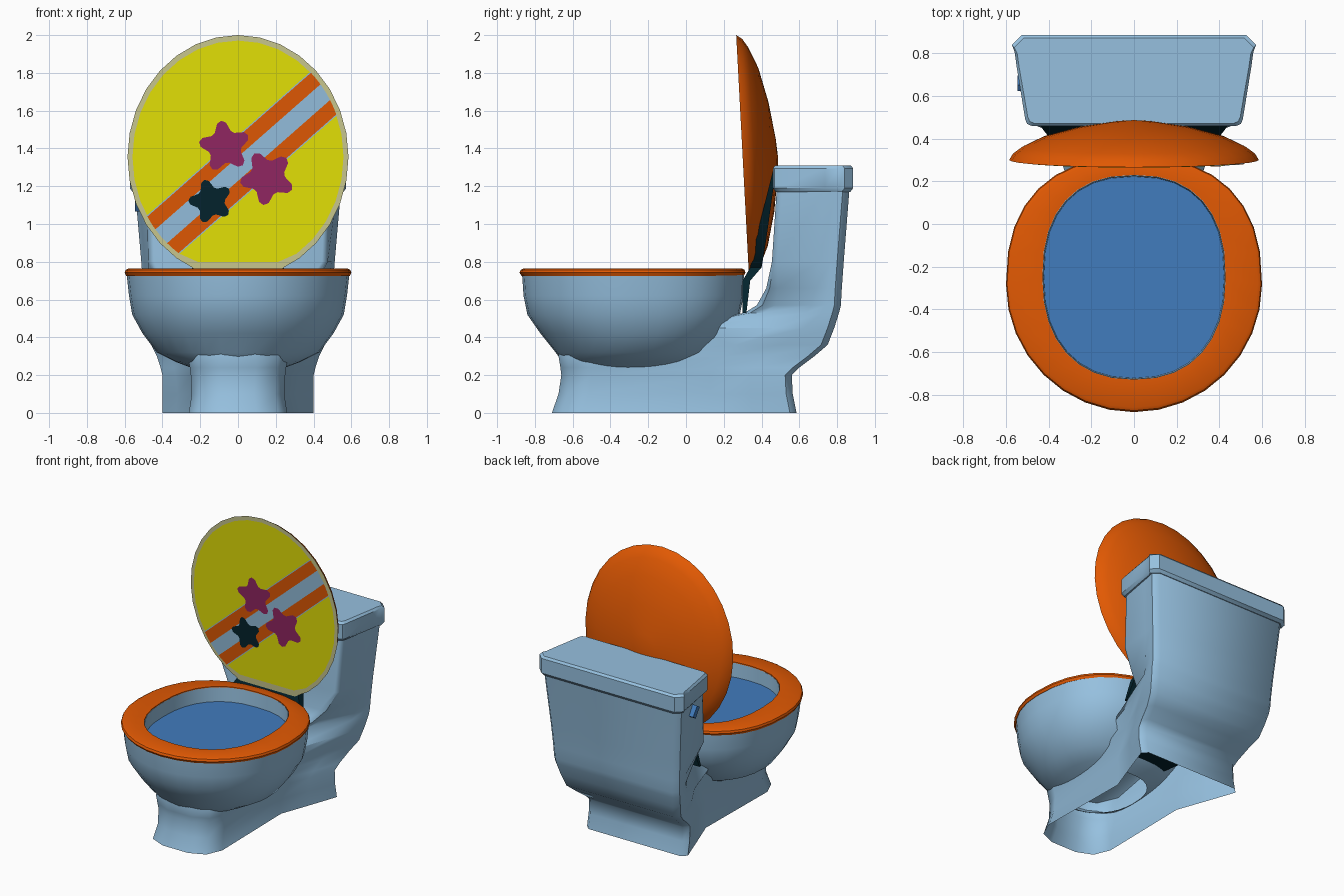
import bpy, math

if "Cube" in bpy.data.objects:
    bpy.data.objects.remove(bpy.data.objects["Cube"])

def material(name, col):
    m = bpy.data.materials.new(name)
    m.diffuse_color = (*col, 1)
    m.use_nodes = True
    m.node_tree.nodes["Principled BSDF"].inputs["Base Color"].default_value = m.diffuse_color
    return m

BLUE = material("pale blue", (.305, .53, .74))
ORANGE = material("orange", (.76, .1, .001))
WATER = material("water blue", (.053, .2, .51))
YELLOW = material("yellow", (.8, .78, .002))
KHAKI = material("khaki", (.6, .59, .28))
PURPLE = material("purple", (.29, .02, .125))
DARK = material("dark teal", (.001, .017, .026))

def add(name, verts, faces, *mats, angle=35):
    me = bpy.data.meshes.new(name)
    me.from_pydata(verts, [], faces)
    for m in mats:
        me.materials.append(m)
    me.shade_smooth()
    me.set_sharp_from_angle(angle=math.radians(angle))
    ob = bpy.data.objects.new(name, me)
    bpy.context.collection.objects.link(ob)
    return ob

def loft(name, rings, mat, cap_top=False, cap_bottom=False, closed=False, angle=35):
    """Skin rings (counter-clockwise seen from above, listed upwards)."""
    n = len(rings[0])
    verts = [v for r in rings for v in r]
    faces = []
    k = len(rings)
    for i in range(k if closed else k - 1):
        a, b = i * n, (i + 1) % k * n
        faces += [(a + j, a + (j + 1) % n, b + (j + 1) % n, b + j) for j in range(n)]
    if cap_top:
        faces.append(tuple(range((k - 1) * n, k * n)))
    if cap_bottom:
        faces.append(tuple(reversed(range(n))))
    return add(name, verts, faces, mat, angle=angle)

def oval(z, yf, yb, hw, front=2.0, back=2.4, n=32):
    """Oval ring, a little squarer at the back."""
    out = []
    for i in range(n):
        t = 2 * math.pi * i / n
        c, s = math.cos(t), math.sin(t)
        p = 2 / (back if s > 0 else front)
        out.append((hw * math.copysign(abs(c) ** p, c),
                    (yf + yb) / 2 + (yb - yf) / 2 * math.copysign(abs(s) ** p, s), z))
    return out

def plan(z, yf, yb, wf, w3, wm, wb, r, bev=.035):
    """Mirrored outline: rounded front, waist, bevelled back."""
    d = yb - yf
    half = [(wf - r, yf), (wf - .3 * r, yf + .3 * r), (wf, yf + r), (w3, yf + .65 * d),
            (wm, yf + .82 * d), (wb, yb - bev), (wb - bev, yb)]
    return [(x, y, z) for x, y in half] + [(-x, y, z) for x, y in reversed(half)]

# Pedestal and tank in one skin, open underneath
body = [
    (0, -.71, .585, .26, .25, .33, .40, .16), (.1, -.675, .565, .245, .24, .32, .40, .16),
    (.2, -.66, .56, .25, .25, .33, .40, .16), (.24, -.665, .6, .255, .25, .34, .41, .16),
    (.3, -.675, .68, .265, .26, .36, .43, .17), (.36, -.67, .75, .26, .28, .39, .46, .2),
    (.45, -.1, .785, .25, .40, .45, .48, .12), (.53, .31, .81, .29, .45, .48, .495, .1),
    (.57, .375, .82, .34, .46, .485, .497, .1), (.66, .425, .825, .41, .48, .492, .502, .06),
    (.8, .455, .835, .475, .495, .505, .512, .03), (1.18, .48, .865, .485, .525, .537, .545, .03)]
loft("pedestal_and_tank", [plan(*b) for b in body], BLUE, cap_top=True, angle=45)
inside = plan(.3, -.1, .65, .2, .25, .3, .38, .16)
add("pedestal_inside", inside, [tuple(reversed(range(len(inside))))], DARK)

# Tank lid and flush handle
def lid_ring(z, s):
    return plan(z, .46 + s, .885 - s, .51 - s, .55 - s, .56 - s, .573 - s, .03, .045)
loft("tank_lid", [lid_ring(1.17, .015), lid_ring(1.19, 0), lid_ring(1.295, 0), lid_ring(1.31, .012)],
     BLUE, cap_top=True, cap_bottom=True)
bpy.ops.mesh.primitive_cube_add(size=1, location=(-.525, .66, 1.11), rotation=(.6, 0, 0))
handle = bpy.context.object
handle.name = "flush_handle"
handle.scale = (.04, .035, .08)
handle.data.materials.append(WATER)

# Bowl: outside wall, rim, inside wall, water
loft("bowl", [
    oval(.24, -.6, -.02, .25), oval(.27, -.655, .05, .33), oval(.32, -.69, .13, .43),
    oval(.42, -.77, .22, .505), oval(.52, -.84, .285, .56), oval(.62, -.86, .305, .577),
    oval(.735, -.868, .308, .59), oval(.74, -.76, .26, .46, 2.3), oval(.76, -.727, .227, .427, 2.3),
    oval(.6, -.72, .22, .42, 2.3)],
    BLUE, angle=50)
loft("water", [oval(.65, -.728, .228, .428, 2.3), oval(.66, -.728, .228, .428, 2.3)], WATER, cap_top=True)

# Seat ring
loft("seat", [
    oval(.75, -.73, .23, .43, 2.3), oval(.725, -.87, .305, .592), oval(.742, -.882, .315, .6),
    oval(.757, -.875, .31, .595), oval(.765, -.86, .295, .58), oval(.765, -.73, .23, .43, 2.3)],
    ORANGE, closed=True)

# Dark hinge wedge filling the gap between bowl, lid and tank
wedge = [(.30, .32, .53, .33), (.30, .34, .7, .28), (.34, .40, .77, .24), (.37, .425, .92, .37),
         (.46, .475, 1.28, .44)]
loft("hinge_wedge", [[(-w, f, z), (w, f, z), (w, b, z), (-w, b, z)] for f, b, z, w in wedge],
     DARK, cap_top=True, cap_bottom=True)

# Raised lid: shallow dome behind a leaning oval face
CZ, RX, RZ, N = 1.355, .585, .645, 32

def on_lid(x, z, depth):
    return (x, .30 - .053 * (z - CZ) + depth, z)

def lid_oval(f, depth):
    return [on_lid(f * RX * math.cos(2 * math.pi * i / N), CZ + f * RZ * math.sin(2 * math.pi * i / N), depth)
            for i in range(N)]

lid = [(1, 0), (.97, .03), (.9, .06), (.73, .108), (.45, .152), (.15, .18)]
verts = [v for f, d in lid for v in lid_oval(f, d)] + [on_lid(0, CZ, .187)]
faces = [tuple(range(N))]
for k in range(len(lid) - 1):
    faces += [(k * N + i, (k + 1) * N + i, (k + 1) * N + (i + 1) % N, k * N + (i + 1) % N) for i in range(N)]
last = (len(lid) - 1) * N
faces += [(last + i, len(verts) - 1, last + (i + 1) % N) for i in range(N)]
seat_lid = add("seat_lid", verts, faces, ORANGE, KHAKI)
seat_lid.data.polygons[0].material_index = 1

# Painted plates on the lid face
def plate(name, pts, height, mat):
    add(name, [on_lid(x, z, -height) for x, z in pts], [tuple(range(len(pts)))], mat)

plate("lid_panel", [(x, max(z, .8)) for x, y, z in lid_oval(.955, 0)], .003, YELLOW)

def stripe(name, q0, q1, height, mat):
    """Diagonal band clipped by the lid oval."""
    a = math.radians(41.3)
    dx, dz = math.cos(a), math.sin(a)
    left, right = [], []
    for i in range(7):
        q = q0 + (q1 - q0) * i / 6
        ox, oz = -q * dz, 1.292 + q * dx
        A = (dx / RX) ** 2 + (dz / RZ) ** 2
        B = ox * dx / RX ** 2 + (oz - CZ) * dz / RZ ** 2
        C = (ox / RX) ** 2 + ((oz - CZ) / RZ) ** 2 - .955 ** 2
        root = math.sqrt(B * B - A * C)
        for side, t in ((left, (-B - root) / A), (right, (-B + root) / A)):
            side.append((ox + t * dx, oz + t * dz))
    plate(name, right + left[::-1], height, mat)

stripe("stripe_middle", -.133, .133, .005, BLUE)
stripe("stripe_upper", .048, .127, .007, ORANGE)
stripe("stripe_lower", -.127, -.048, .007, ORANGE)

def star(name, cx, cz, r, tip, mat):
    pts = []
    for k in range(5):
        for off, f in ((-11, .92), (0, 1), (11, .92), (29, .64), (43, .64)):
            a = math.radians(tip + 72 * k + off)
            pts.append((cx + f * r * math.cos(a), cz + f * r * math.sin(a)))
    plate(name, pts, .009, mat)

star("star_upper", -.07, 1.41, .138, 98, PURPLE)
star("star_right", .155, 1.245, .146, 118, PURPLE)
star("star_lower", -.145, 1.12, .118, 106, DARK)
